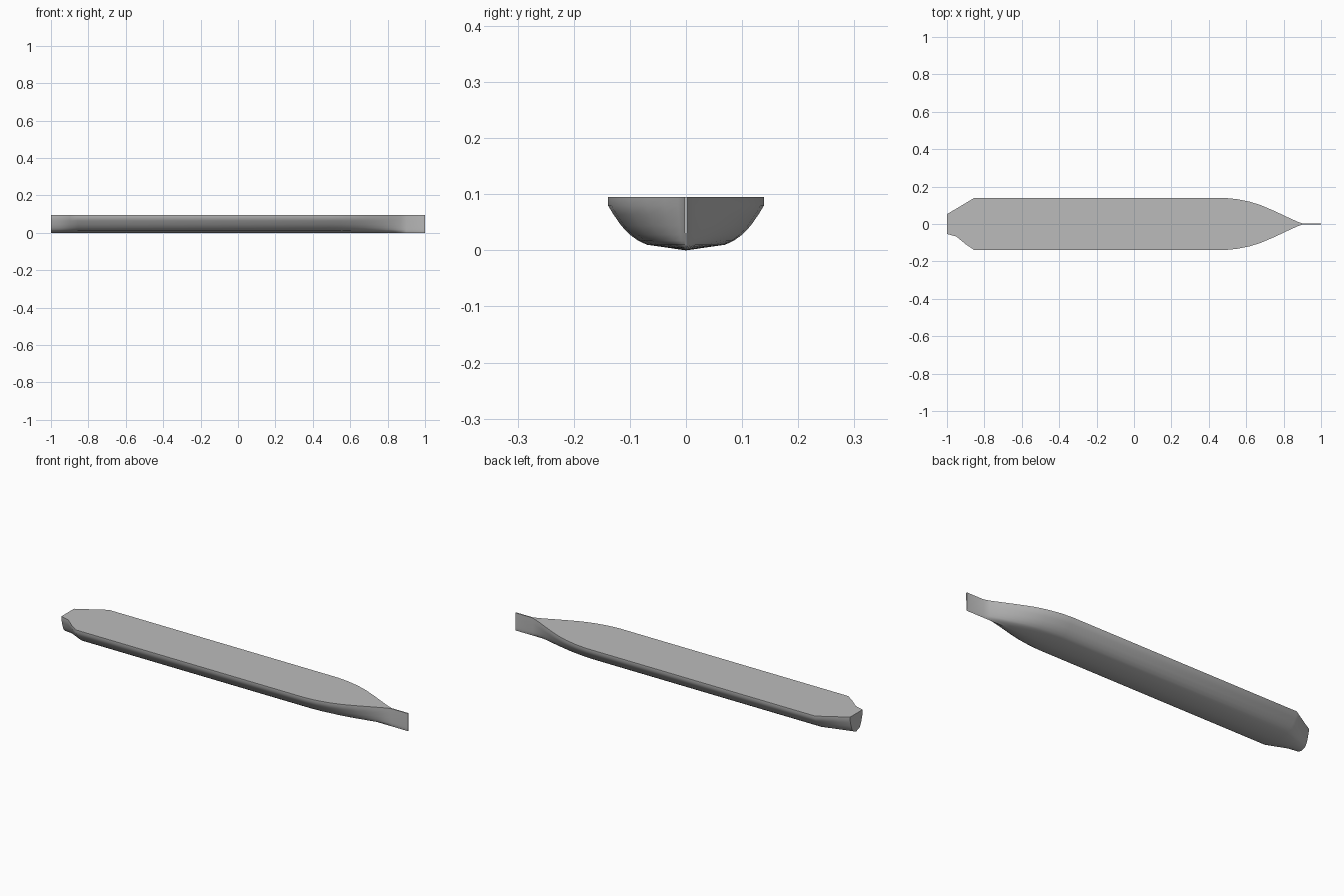
import bpy, bmesh
from math import radians

if "Cube" in bpy.data.objects:
    bpy.data.objects.remove(bpy.data.objects["Cube"])

# Single flat grey
grey = bpy.data.materials.new("hull_grey")
grey.use_nodes = True
colour = (0.5, 0.5, 0.5, 1)
grey.diffuse_color = colour
grey.node_tree.nodes["Principled BSDF"].inputs["Base Color"].default_value = colour

BEAM = 0.139
# Half section from deck edge to keel: (fraction of half beam, height)
SECTION = [(1, 0.095), (1, 0.08), (0.93, 0.064), (0.83, 0.044), (0.72, 0.028),
           (0.61, 0.017), (0.5, 0.01), (0.25, 0.005), (0, 0)]
# Stations along the hull: (x, left half beam, right half beam)
STERN = [(-1, 0.053, 0.053), (-0.95, 0.082, 0.067), (-0.9, 0.112, 0.108),
         (-0.855, BEAM, BEAM)]
BOW = [(0.49, BEAM), (0.55, 0.133), (0.62, 0.119), (0.68, 0.1), (0.75, 0.07),
       (0.82, 0.037), (0.87, 0.014), (0.9, 0.003), (1, 0.003)]
STATIONS = STERN + [(x, w, w) for x, w in BOW]


def add_station(bm, x, back, front):
    """One ring from the back deck edge under the keel to the front deck edge."""
    ring = [(back * f, z) for f, z in SECTION]
    ring += [(-front * f, z) for f, z in reversed(SECTION[:-1])]
    return [bm.verts.new((x, y, z)) for y, z in ring]


# Hull skin, deck, transom and stem
bm = bmesh.new()
rings = [add_station(bm, *s) for s in STATIONS]
for a, b in zip(rings, rings[1:]):
    for i in range(len(a) - 1):
        bm.faces.new((a[i], a[i + 1], b[i + 1], b[i]))
    bm.faces.new((a[0], b[0], b[-1], a[-1]))
bm.faces.new(rings[0])
bm.faces.new(rings[-1])
bmesh.ops.recalc_face_normals(bm, faces=bm.faces)

mesh = bpy.data.meshes.new("hull")
bm.to_mesh(mesh)
bm.free()
mesh.materials.append(grey)
hull = bpy.data.objects.new("hull", mesh)
bpy.context.collection.objects.link(hull)

# Smooth skin with a crisp deck edge and transom
bpy.ops.object.select_all(action="DESELECT")
hull.select_set(True)
bpy.context.view_layer.objects.active = hull
bpy.ops.object.shade_smooth_by_angle(angle=radians(40))
